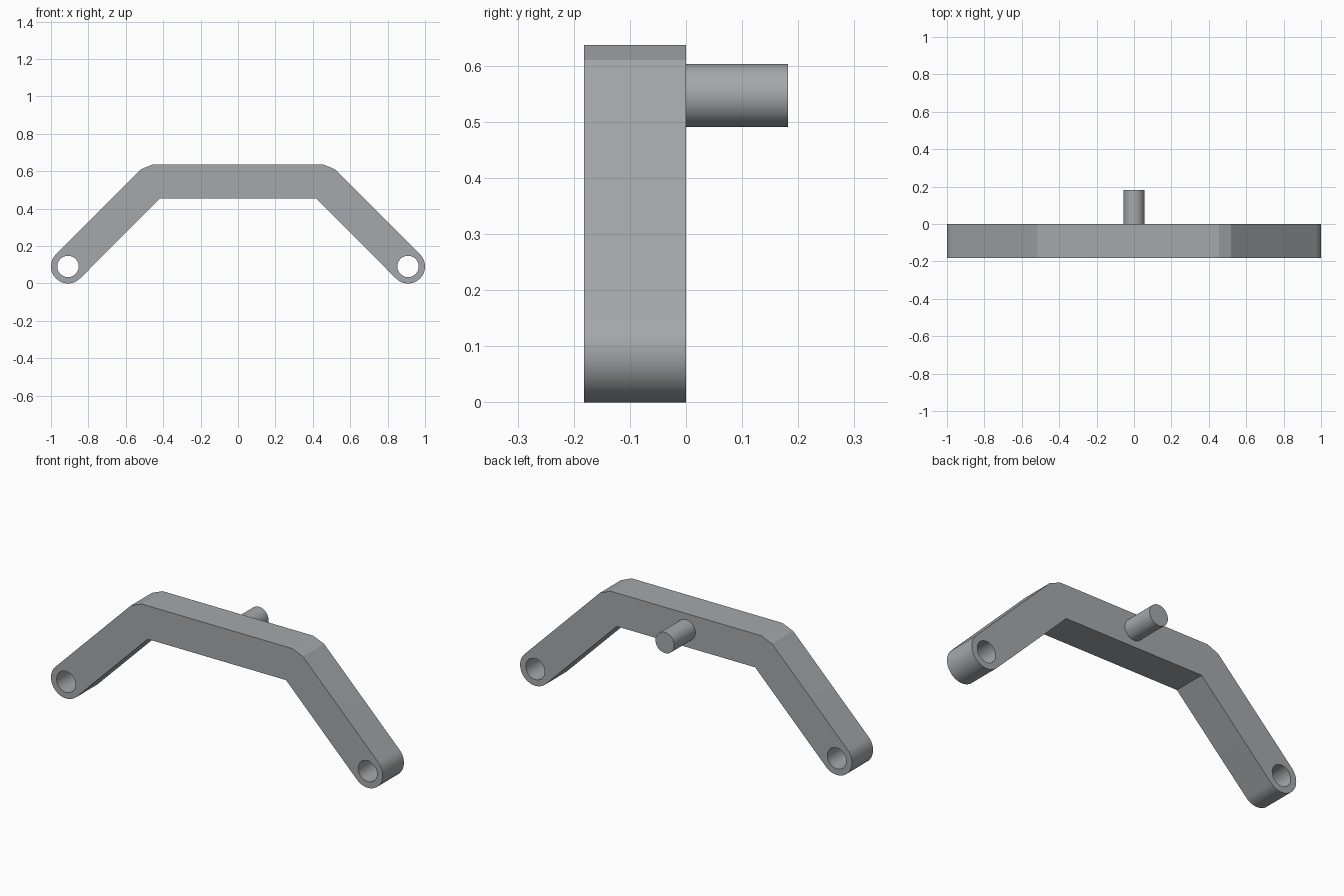
import bpy, bmesh
from math import pi, cos, sin, tan, radians

if "Cube" in bpy.data.objects:
    bpy.data.objects.remove(bpy.data.objects["Cube"])

R = 0.091            # half thickness of the bar
EX, EZ = 0.909, R    # eye centre
KX, KZ = 0.4545, 0.546  # elbow centre
HOLE = 0.057
PEG = 0.0565

# Dark steel colour
steel = bpy.data.materials.new("dark_steel")
steel.diffuse_color = (0.375, 0.395, 0.412, 1)
steel.use_nodes = True
steel.node_tree.nodes["Principled BSDF"].inputs["Base Color"].default_value = steel.diffuse_color


def arc(cx, cz, r, a0, a1, n):
    return [(cx + r * cos(radians(a0 + (a1 - a0) * i / n)),
             cz + r * sin(radians(a0 + (a1 - a0) * i / n))) for i in range(n + 1)]


def add_loop(curve, pts):
    s = curve.splines.new('POLY')
    s.points.add(len(pts) - 1)
    for p, (x, z) in zip(s.points, pts):
        p.co = (x, z, 0, 1)
    s.use_cyclic_u = True


def finish(ob, angle):
    bpy.ops.object.select_all(action='DESELECT')
    ob.select_set(True)
    bpy.context.view_layer.objects.active = ob
    bpy.ops.object.shade_smooth_by_angle(angle=radians(angle))
    ob.data.materials.clear()
    ob.data.materials.append(steel)


# Bent bar: half outline from inner elbow round the eye to the top, then mirrored
half = [(KX - R * tan(pi / 8), KZ - R)]
half += arc(EX, EZ, R, -135, 45, 32)
half += arc(KX, KZ, R, 45, 90, 1)
outline = half + [(-x, z) for x, z in reversed(half)]

curve = bpy.data.curves.new("bent_bar", 'CURVE')
curve.dimensions = '2D'
curve.fill_mode = 'BOTH'
curve.extrude = R
add_loop(curve, outline)
for side in (-1, 1):
    add_loop(curve, arc(side * EX, EZ, HOLE, 0, 360 - 7.5, 47))
bar = bpy.data.objects.new("bent_bar", curve)
bpy.context.collection.objects.link(bar)
bar.rotation_euler.x = pi / 2
bar.location.y = -R
bar.select_set(True)
bpy.context.view_layer.objects.active = bar
bpy.ops.object.convert(target='MESH')
bar = bpy.context.object

# Weld caps to walls
bm = bmesh.new()
bm.from_mesh(bar.data)
bmesh.ops.remove_doubles(bm, verts=bm.verts, dist=1e-5)
bmesh.ops.recalc_face_normals(bm, faces=bm.faces)
bm.to_mesh(bar.data)
bm.free()
finish(bar, 15)

# Pivot peg on the back face
bpy.ops.mesh.primitive_cylinder_add(vertices=48, radius=PEG, depth=2 * R,
                                    location=(0, R, KZ + 0.001), rotation=(pi / 2, 0, 0))
peg = bpy.context.object
peg.name = "pivot_peg"
finish(peg, 30)
